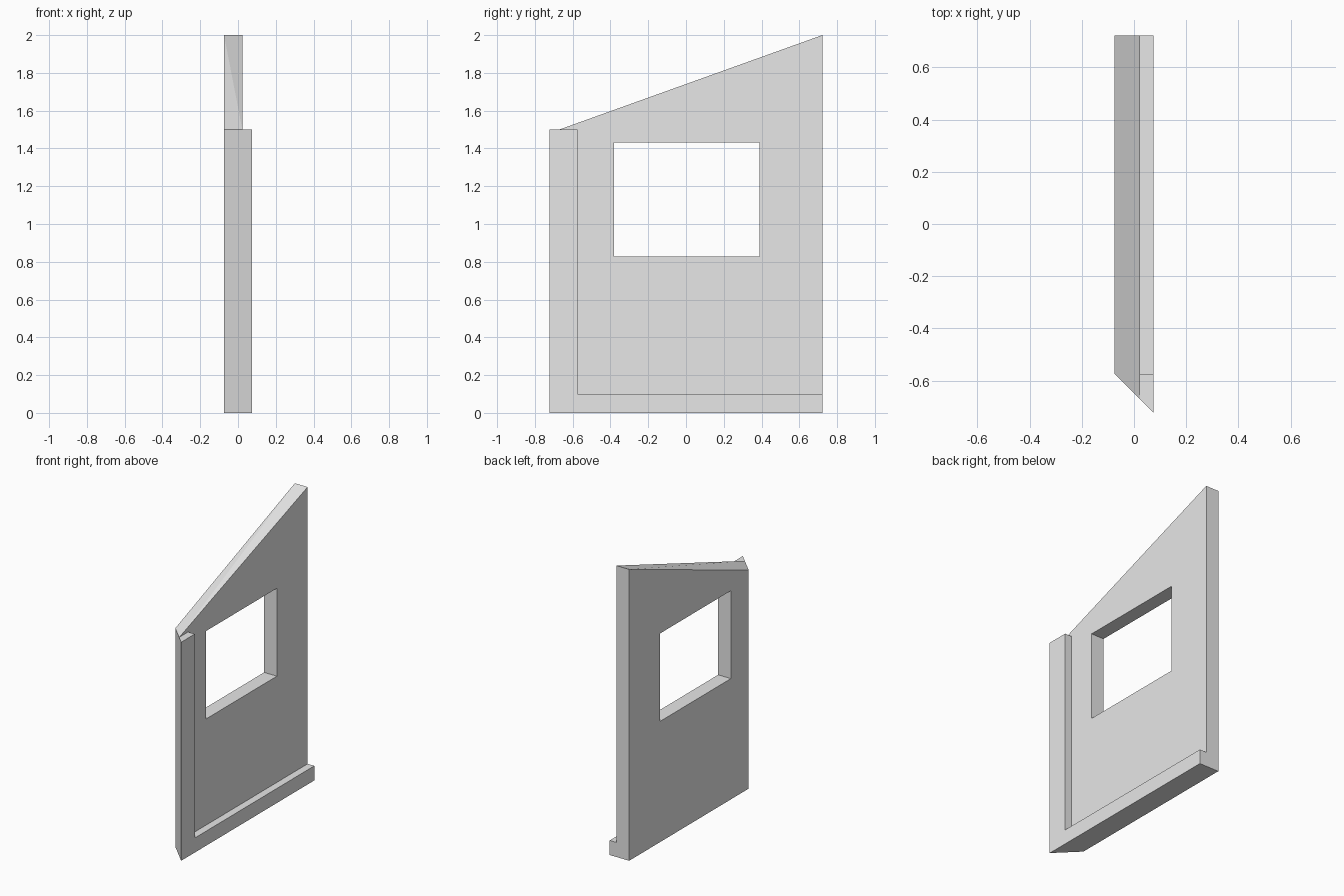
import bpy
import bmesh

cube = bpy.data.objects.get("Cube")
if cube:
    bpy.data.objects.remove(cube, do_unlink=True)

# Overall measurements
OUT, INNER = 0.074, 0.023       # outer trim face, wall face
FRONT, BACK = -0.722, 0.722
EAVE, RIDGE = 1.5, 2.0

grey = bpy.data.materials.new("plain_grey")
grey.use_nodes = True
grey.diffuse_color = (0.8, 0.8, 0.8, 1)
grey.node_tree.nodes["Principled BSDF"].inputs["Base Color"].default_value = (0.8, 0.8, 0.8, 1)


def mitre(x):
    """Front edge of the panel, cut at 45 degrees."""
    return FRONT + OUT - x


def finish(name, bm):
    bmesh.ops.recalc_face_normals(bm, faces=bm.faces)
    mesh = bpy.data.meshes.new(name)
    bm.to_mesh(mesh)
    bm.free()
    mesh.materials.append(grey)
    obj = bpy.data.objects.new(name, mesh)
    bpy.context.collection.objects.link(obj)


# Wall panel with sloping top and window opening
bm = bmesh.new()
window = [(-0.381, 0.829), (0.389, 0.829), (0.389, 1.432), (-0.381, 1.432)]
rings = []
for x in (-OUT, INNER):
    outline = [(mitre(x), 0), (BACK, 0), (BACK, RIDGE), (mitre(x), EAVE)]
    outer = [bm.verts.new((x, y, z)) for y, z in outline]
    hole = [bm.verts.new((x, y, z)) for y, z in window]
    rings.append((outer, hole))
    for i in range(4):
        j = (i + 1) % 4
        bm.faces.new((outer[i], outer[j], hole[j], hole[i]))
for a, b in zip(*rings):
    for i in range(4):
        j = (i + 1) % 4
        if a is rings[0][0] and i == 2:
            # The mitre twists the sloping top, so it is split in two
            bm.faces.new((a[i], a[j], b[j]))
            bm.faces.new((a[i], b[j], b[i]))
        else:
            bm.faces.new((a[i], a[j], b[j], b[i]))
finish("wall_panel", bm)

# L-shaped corner post and base rail
bm = bmesh.new()
post = FRONT + 2 * OUT
sides = []
for x in (INNER, OUT):
    y = mitre(x)
    profile = [(y, 0), (BACK, 0), (BACK, 0.1), (post, 0.1), (post, EAVE), (y, EAVE)]
    sides.append([bm.verts.new((x, py, pz)) for py, pz in profile])
    bm.faces.new(sides[-1])
a, b = sides
for i in range(len(a)):
    j = (i + 1) % len(a)
    bm.faces.new((a[i], a[j], b[j], b[i]))
finish("corner_post_and_base_rail", bm)
